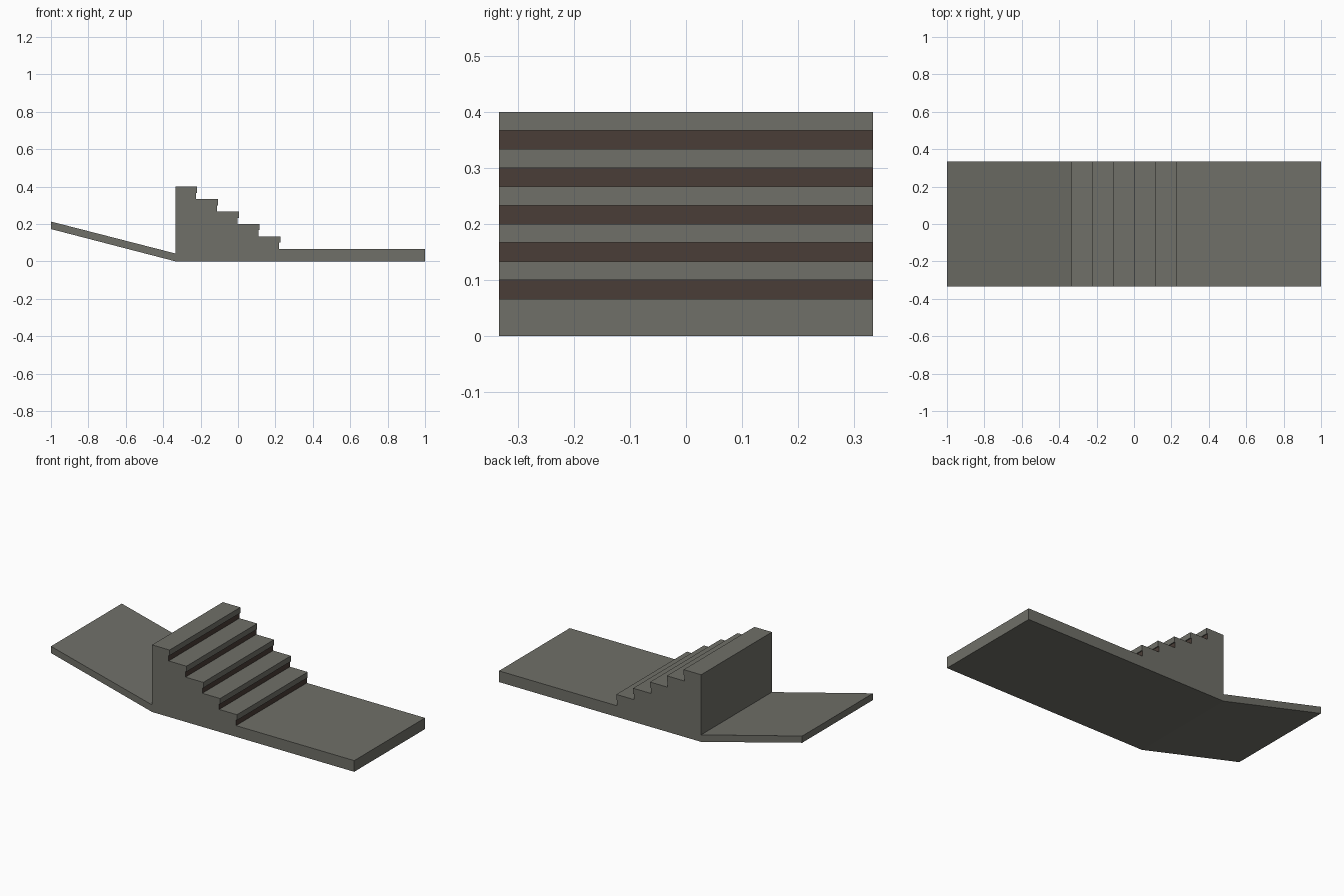
import bpy, bmesh

if "Cube" in bpy.data.objects:
    bpy.data.objects.remove(bpy.data.objects["Cube"])

W = 1 / 3          # half depth in y
RISE = 0.4 / 6     # height of one step
RUN = 1 / 9        # depth of one step
LIP = 0.006        # nosing overhang


def material(name, rgb):
    m = bpy.data.materials.new(name)
    m.diffuse_color = (*rgb, 1)
    m.use_nodes = True
    m.node_tree.nodes["Principled BSDF"].inputs["Base Color"].default_value = m.diffuse_color
    return m


stone = material("grey_stone", (0.16, 0.16, 0.138))
brown = material("dark_brown_riser", (0.068, 0.047, 0.038))


def extrude_profile(name, points, rule=None):
    """Extrude an x/z outline across the full depth; rule picks brown faces."""
    bm = bmesh.new()
    face = bm.faces.new([bm.verts.new((x, -W, z)) for x, z in points])
    ext = bmesh.ops.extrude_face_region(bm, geom=[face], use_keep_orig=True)
    moved = [v for v in ext["geom"] if isinstance(v, bmesh.types.BMVert)]
    bmesh.ops.translate(bm, verts=moved, vec=(0, 2 * W, 0))
    bmesh.ops.recalc_face_normals(bm, faces=bm.faces)
    for f in bm.faces:
        if rule and rule(f.normal, f.calc_center_median()):
            f.material_index = 1
    mesh = bpy.data.meshes.new(name)
    bm.to_mesh(mesh)
    bm.free()
    mesh.materials.append(stone)
    mesh.materials.append(brown)
    ob = bpy.data.objects.new(name, mesh)
    bpy.context.collection.objects.link(ob)
    return ob


# Stairs and landing: five overhanging steps above a flat slab
profile = [(-W, 0), (1, 0), (1, RISE)]
for i in range(5):
    riser = 0.2205 - i * RUN
    z = RISE * (i + 1)
    profile += [(riser, z), (riser, z + RISE / 2),
                (riser + LIP, z + RISE / 2), (riser + LIP, z + RISE)]
profile.append((-W, 0.4))


def is_riser(n, c):
    return n.x > 0.9 and c.x < 0.9 and (c.z % RISE) < RISE / 2


extrude_profile("stairs_and_landing", profile, is_riser)

# Tilted ramp slab rising behind the stairs
extrude_profile("ramp", [(-W, 0), (-W, 0.042), (-1, 0.213), (-1, 0.173)])
